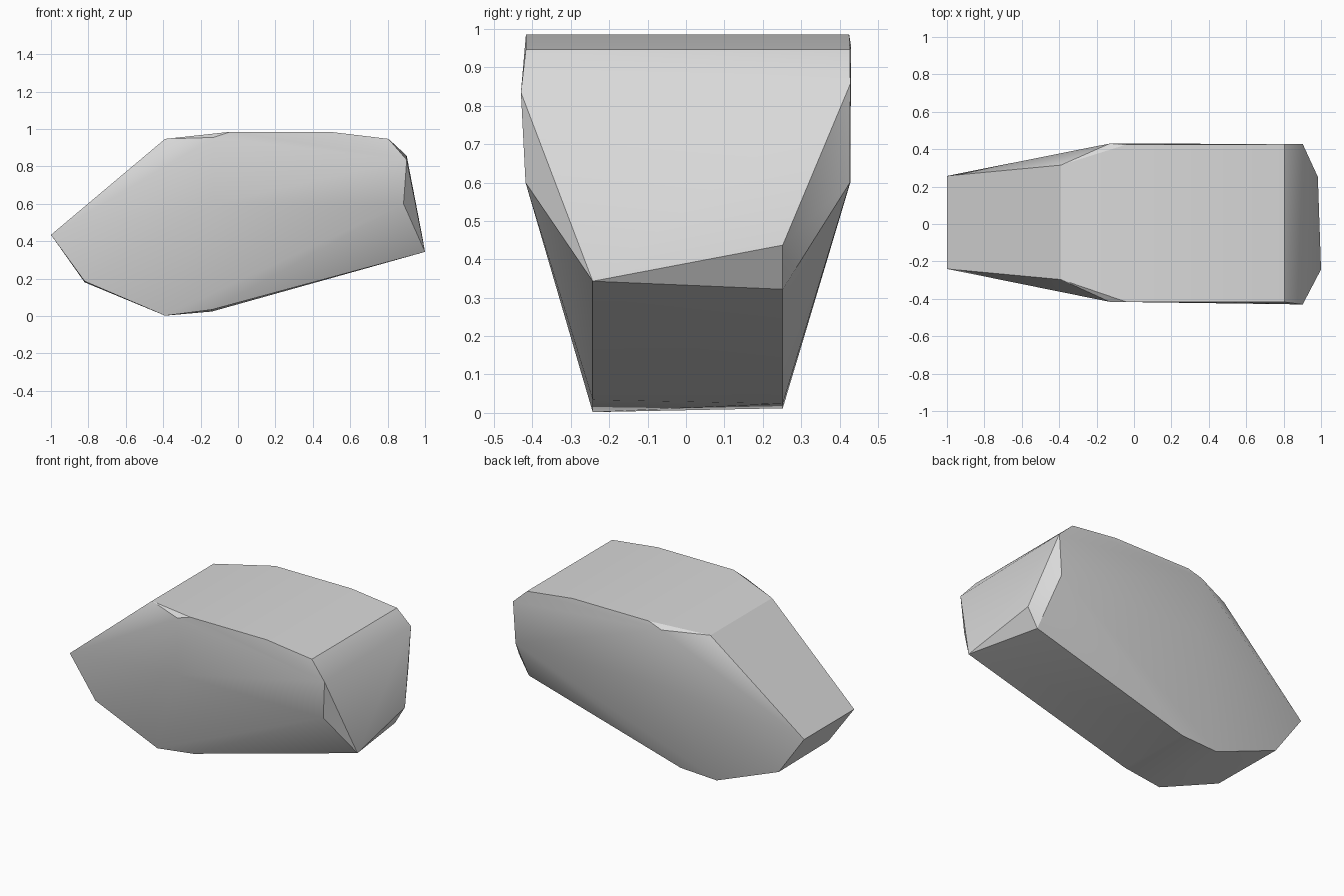
import bpy
import bmesh
import math

cube = bpy.data.objects.get("Cube")
if cube:
    bpy.data.objects.remove(cube, do_unlink=True)

# One plain grey
grey = bpy.data.materials.new("light grey")
grey.use_nodes = True
colour = (0.7, 0.7, 0.7, 1)
grey.diffuse_color = colour
grey.node_tree.nodes["Principled BSDF"].inputs["Base Color"].default_value = colour

# Corner pairs around the side profile: x, front y, back y, front z, back z
corners = [
    (-0.39, -0.243, 0.252, 0.002, 0.012),    # keel
    (-0.14, -0.243, 0.252, 0.034, 0.024),
    (0.885, -0.418, 0.427, 0.60, 0.60),      # nose cheeks
    (0.902, -0.43, 0.428, 0.835, 0.857),
    (0.805, -0.417, 0.427, 0.947, 0.947),    # upper nose edge
    (0.49, -0.417, 0.425, 0.985, 0.985),     # flat top
    (-0.04, -0.417, 0.425, 0.985, 0.985),
    (-0.13, -0.416, 0.430, 0.955, 0.955),    # shoulders
    (-0.13, -0.416, 0.428, 0.60, 0.60),      # foot of the upright side wall
    (-0.39, -0.297, 0.315, 0.947, 0.947),
    (-1.00, -0.240, 0.257, 0.434, 0.434),    # tail edge
    (-0.82, -0.243, 0.252, 0.186, 0.180),
]
# Nose tip: one front corner, and a cut-off corner at the back
nose_tip = [(1.0, -0.243, 0.343), (0.983, 0.252, 0.437), (0.915, 0.252, 0.322)]

bm = bmesh.new()
for x, front_y, back_y, front_z, back_z in corners:
    bm.verts.new((x, front_y, front_z))
    bm.verts.new((x, back_y, back_z))
for point in nose_tip:
    bm.verts.new(point)

# Faceted shell around the corners
bmesh.ops.convex_hull(bm, input=bm.verts[:])
loose = [v for v in bm.verts if not v.link_faces]
bmesh.ops.delete(bm, geom=loose, context='VERTS')
bmesh.ops.recalc_face_normals(bm, faces=bm.faces[:])

mesh = bpy.data.meshes.new("faceted_body")
bm.to_mesh(mesh)
bm.free()
mesh.materials.append(grey)
body = bpy.data.objects.new("faceted_body", mesh)
bpy.context.collection.objects.link(body)

# Soft shading across shallow edges, sharp on the strong ones
bpy.ops.object.select_all(action='DESELECT')
body.select_set(True)
bpy.context.view_layer.objects.active = body
bpy.ops.object.shade_smooth_by_angle(angle=math.radians(30))
